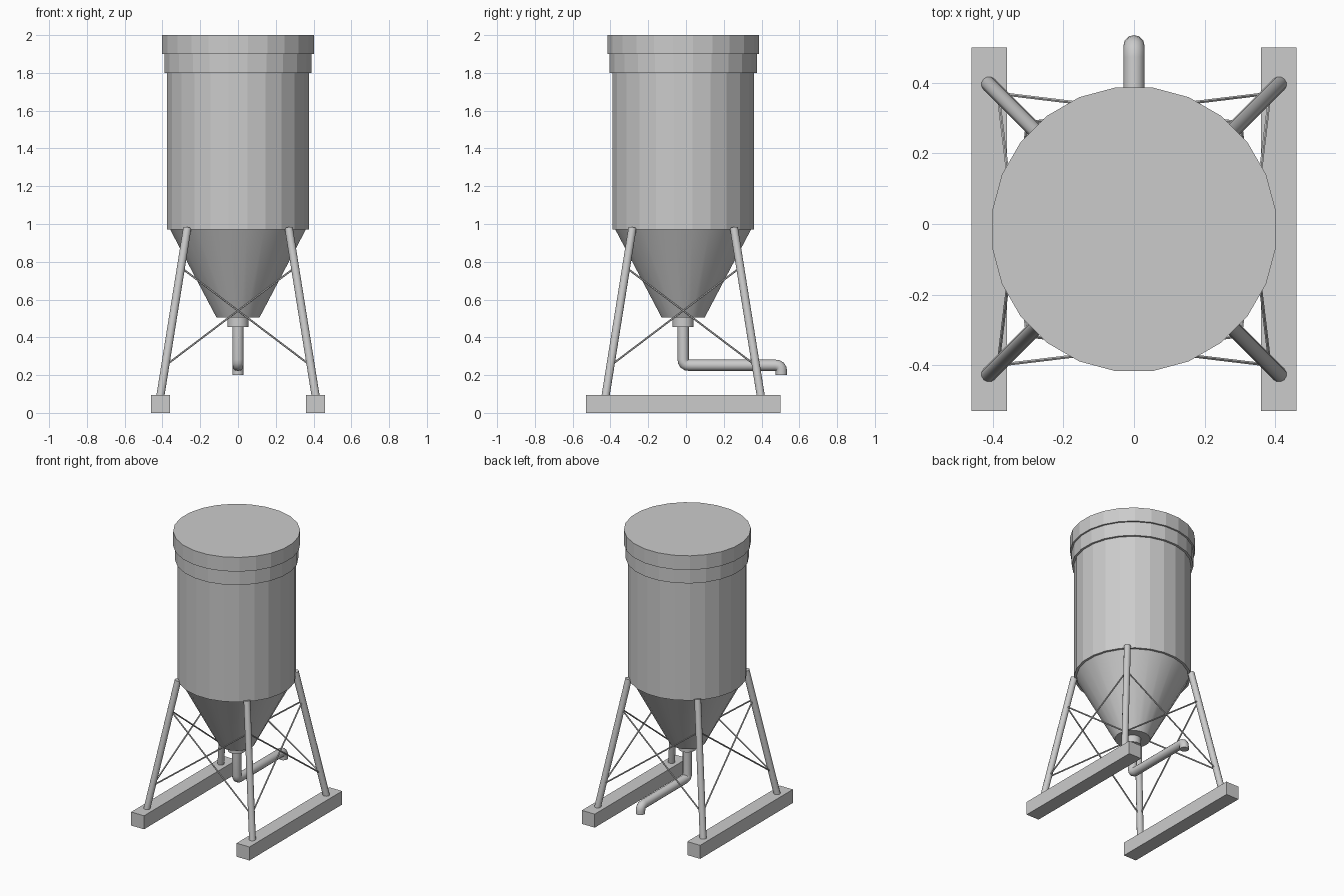
import bpy, bmesh, math
from mathutils import Vector, Matrix

if "Cube" in bpy.data.objects:
    bpy.data.objects.remove(bpy.data.objects["Cube"])

CY = -0.015      # tank axis position along y
SIDES = 24

steel = bpy.data.materials.new("grey steel")
steel.use_nodes = True
GREY = (0.6, 0.6, 0.6, 1)
steel.diffuse_color = GREY
steel.node_tree.nodes["Principled BSDF"].inputs["Base Color"].default_value = GREY


def add_object(name, bm, smooth=False):
    bmesh.ops.recalc_face_normals(bm, faces=bm.faces)
    mesh = bpy.data.meshes.new(name)
    bm.to_mesh(mesh)
    bm.free()
    mesh.materials.append(steel)
    obj = bpy.data.objects.new(name, mesh)
    bpy.context.collection.objects.link(obj)
    if smooth:
        bpy.ops.object.select_all(action='DESELECT')
        obj.select_set(True)
        bpy.context.view_layer.objects.active = obj
        bpy.ops.object.shade_smooth_by_angle(angle=math.radians(40))
    return obj


def drum(name, r_low, r_high, z_low, z_high, smooth=False):
    """Upright cylinder or cone on the tank axis, flat sides facing the axes."""
    bm = bmesh.new()
    place = (Matrix.Translation((0, CY, (z_low + z_high) / 2))
             @ Matrix.Rotation(math.pi / SIDES, 4, 'Z'))
    bmesh.ops.create_cone(bm, cap_ends=True, segments=SIDES, radius1=r_low,
                          radius2=r_high, depth=z_high - z_low, matrix=place)
    return add_object(name, bm, smooth)


def rod(name, a, b, radius, sides):
    """Straight round bar between two points."""
    a, b = Vector(a), Vector(b)
    bm = bmesh.new()
    turn = (b - a).to_track_quat('Z', 'Y').to_matrix().to_4x4()
    bmesh.ops.create_cone(bm, cap_ends=True, segments=sides, radius1=radius,
                          radius2=radius, depth=(b - a).length,
                          matrix=Matrix.Translation((a + b) / 2) @ turn)
    return add_object(name, bm, True)


def beam(name, x, y, z, size):
    bm = bmesh.new()
    bmesh.ops.create_cube(bm, size=1, matrix=Matrix.Translation((x, y, z))
                          @ Matrix.Diagonal((*size, 1)))
    return add_object(name, bm)


def leg_point(sx, sy, z):
    """Point on the centre line of a splayed leg at height z."""
    spread = 0.27 + 0.14 * (0.97 - z) / 0.875
    return (sx * spread, CY + sy * spread, z)


# Tank body, hopper, outlet collar and two-step lid
drum("tank_body", 0.378, 0.378, 0.97, 1.8)
drum("hopper_cone", 0.115, 0.362, 0.505, 0.97, True)
drum("outlet_collar", 0.056, 0.056, 0.455, 0.505, True)
drum("lid_rim", 0.393, 0.393, 1.8, 1.9)
drum("lid_top", 0.405, 0.405, 1.9, 2.0)

# Ground beams
for side, sx in (("left", 1), ("right", -1)):
    beam(f"{side}_base_beam", sx * 0.41, CY, 0.0475, (0.1, 1.03, 0.095))

# Splayed legs
corners = [("front_left", 1, -1), ("back_left", 1, 1),
           ("back_right", -1, 1), ("front_right", -1, -1)]
for label, sx, sy in corners:
    rod(f"{label}_leg", leg_point(sx, sy, 0.09), leg_point(sx, sy, 0.98), 0.022, 12)

# Crossed braces between neighbouring legs
for i, (label, ax, ay) in enumerate(corners):
    _, bx, by = corners[(i + 1) % 4]
    rod(f"{label}_brace_rising", leg_point(ax, ay, 0.25), leg_point(bx, by, 0.77), 0.005, 6)
    rod(f"{label}_brace_falling", leg_point(ax, ay, 0.77), leg_point(bx, by, 0.25), 0.005, 6)

# Discharge pipe: down, back, and down again, with rounded elbows
corner_pts = [Vector((0, y, z)) for y, z in
              ((CY, 0.47), (CY, 0.252), (0.505, 0.252), (0.505, 0.2))]
path = [corner_pts[0]]
for prev, bend, nxt in zip(corner_pts, corner_pts[1:], corner_pts[2:]):
    start = bend + (prev - bend).normalized() * 0.032
    end = bend + (nxt - bend).normalized() * 0.032
    for k in range(5):
        t = k / 4
        path.append(start.lerp(bend, t).lerp(bend.lerp(end, t), t))
path.append(corner_pts[-1])

bm = bmesh.new()
rings = []
for i, p in enumerate(path):
    along = (path[min(i + 1, len(path) - 1)] - path[max(i - 1, 0)]).normalized()
    across = Vector((1, 0, 0))
    up = along.cross(across)
    angles = [2 * math.pi * k / 12 for k in range(12)]
    rings.append([bm.verts.new(p + 0.03 * (across * math.cos(a) + up * math.sin(a)))
                  for a in angles])
for low, high in zip(rings, rings[1:]):
    for k in range(12):
        n = (k + 1) % 12
        bm.faces.new((low[k], low[n], high[n], high[k]))
bm.faces.new(rings[0])
bm.faces.new(rings[-1])
add_object("discharge_pipe", bm, True)
